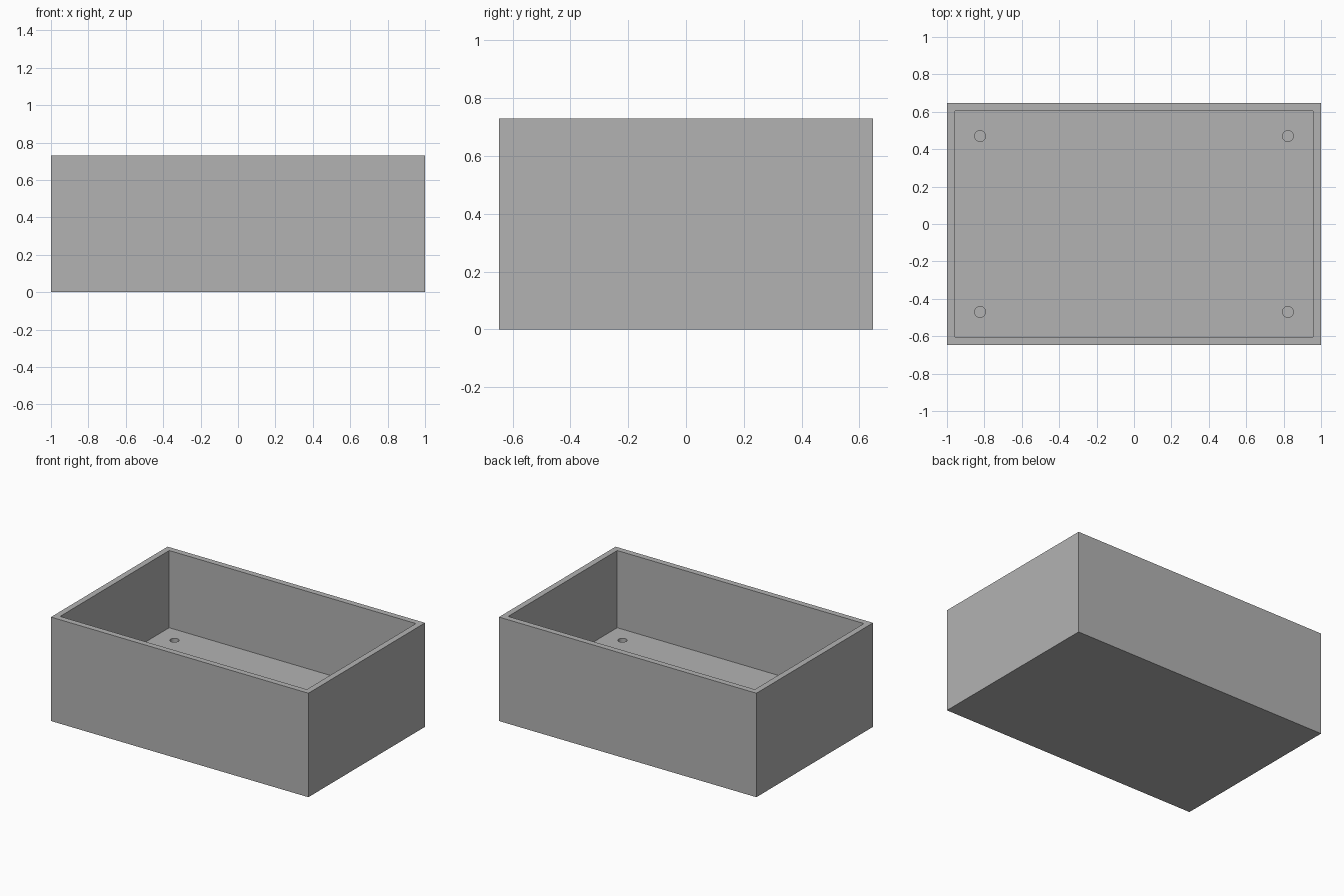
import bpy
import bmesh
from mathutils import Matrix, Vector

if "Cube" in bpy.data.objects:
    bpy.data.objects.remove(bpy.data.objects["Cube"])

LENGTH, WIDTH, HEIGHT = 2.0, 1.294, 0.73
WALL, FLOOR = 0.059, 0.188
HOLE_X, HOLE_Y, HOLE_RADIUS, HOLE_DEPTH = 0.823, 0.47, 0.029, 0.118

grey = bpy.data.materials.new("grey")
grey.use_nodes = True
colour = (0.45, 0.45, 0.45, 1)
grey.diffuse_color = colour
grey.node_tree.nodes["Principled BSDF"].inputs["Base Color"].default_value = colour


def add_object(name, bm):
    mesh = bpy.data.meshes.new(name)
    bm.to_mesh(mesh)
    bm.free()
    mesh.materials.append(grey)
    obj = bpy.data.objects.new(name, mesh)
    bpy.context.collection.objects.link(obj)
    return obj


# Open box: solid block with its top inset and pushed down to the floor
bm = bmesh.new()
bmesh.ops.create_cube(bm, size=1, matrix=Matrix.Translation((0, 0, HEIGHT / 2))
                      @ Matrix.Diagonal((LENGTH, WIDTH, HEIGHT, 1)))
top = max(bm.faces, key=lambda f: f.calc_center_median().z)
bmesh.ops.inset_individual(bm, faces=[top], thickness=WALL)
cavity = bmesh.ops.extrude_discrete_faces(bm, faces=[top])["faces"][0]
bmesh.ops.translate(bm, verts=cavity.verts, vec=Vector((0, 0, FLOOR - HEIGHT)))
bmesh.ops.recalc_face_normals(bm, faces=bm.faces)
box = add_object("open_box", bm)

# Blind screw holes in the floor corners
bm = bmesh.new()
for sx in (-1, 1):
    for sy in (-1, 1):
        bmesh.ops.create_cone(bm, cap_ends=True, segments=32, radius1=HOLE_RADIUS,
                              radius2=HOLE_RADIUS, depth=2 * HOLE_DEPTH,
                              matrix=Matrix.Translation((sx * HOLE_X, sy * HOLE_Y, FLOOR)))
cutter = add_object("hole_cutter", bm)
cutter.hide_render = True
cutter.hide_set(True)
cutter.display_type = 'WIRE'

holes = box.modifiers.new("screw_holes", 'BOOLEAN')
holes.operation = 'DIFFERENCE'
holes.solver = 'EXACT'
holes.object = cutter

# Smooth hole walls, crisp box edges
bpy.context.view_layer.objects.active = box
box.select_set(True)
bpy.ops.object.modifier_apply(modifier=holes.name)
bpy.data.objects.remove(cutter)
bpy.ops.object.shade_smooth_by_angle()
